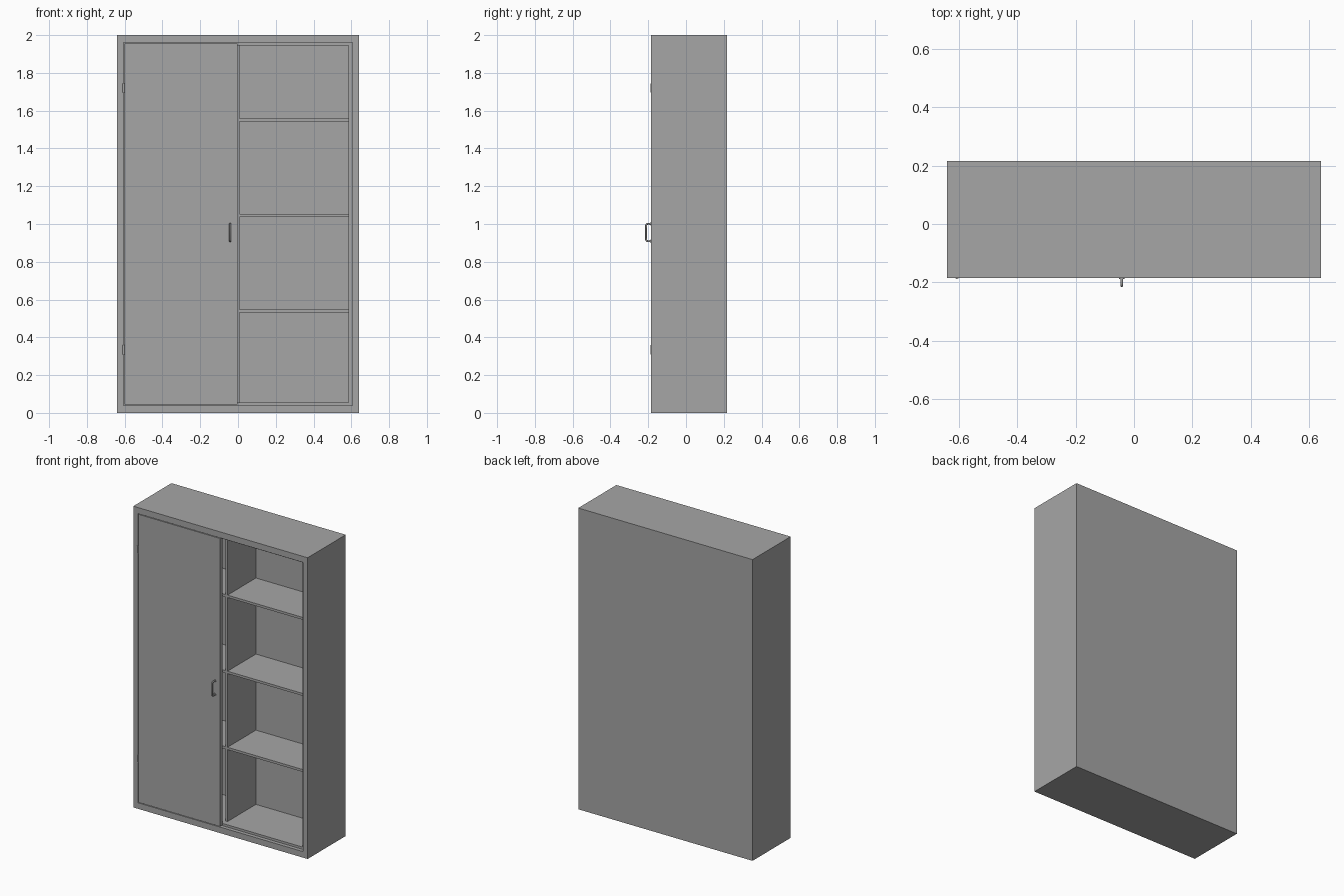
import bpy
import bmesh
from mathutils import Vector

if "Cube" in bpy.data.objects:
    bpy.data.objects.remove(bpy.data.objects["Cube"], do_unlink=True)

grey = bpy.data.materials.new("cabinet grey")
grey.use_nodes = True
colour = (0.38, 0.38, 0.38, 1)
grey.diffuse_color = colour
grey.node_tree.nodes["Principled BSDF"].inputs["Base Color"].default_value = colour


def finish(name, bm):
    mesh = bpy.data.meshes.new(name)
    bm.to_mesh(mesh)
    bm.free()
    mesh.materials.append(grey)
    obj = bpy.data.objects.new(name, mesh)
    bpy.context.collection.objects.link(obj)
    return obj


def box(name, x, y, z):
    """Box from three (low, high) ranges."""
    bm = bmesh.new()
    bmesh.ops.create_cube(bm, size=1)
    for v in bm.verts:
        v.co = Vector([r[0] if c < 0 else r[1] for c, r in zip(v.co, (x, y, z))])
    return finish(name, bm)


def cylinder(name, centre, radius, length, axis="Z"):
    bm = bmesh.new()
    bmesh.ops.create_cone(bm, cap_ends=True, segments=16, radius1=radius,
                          radius2=radius, depth=length)
    direction = Vector((0, 1, 0)) if axis == "Y" else Vector((0, 0, 1))
    turn = direction.to_track_quat("Z", "Y").to_matrix()
    bmesh.ops.rotate(bm, verts=bm.verts, matrix=turn)
    bmesh.ops.translate(bm, verts=bm.verts, vec=centre)
    for f in bm.faces:
        f.smooth = len(f.verts) == 4
    for e in bm.edges:
        e.smooth = all(f.smooth for f in e.link_faces)
    return finish(name, bm)


W, H = 0.64, 2.0
FRONT, BACK = -0.184, 0.216
REBATE = FRONT + 0.025
INNER_BACK = 0.178
SHELF_FRONT = -0.12

# Carcass: a stepped box, cut from front to back as nested rectangles
bm = bmesh.new()
sections = [(W, 0, BACK), (W, 0, FRONT), (0.605, 0.04, FRONT),
            (0.605, 0.04, REBATE), (0.585, 0.055, REBATE),
            (0.585, 0.055, INNER_BACK)]
loops = []
for half, low, y in sections:
    corners = [(-half, low), (half, low), (half, H - low), (-half, H - low)]
    loops.append([bm.verts.new((x, y, z)) for x, z in corners])
for a, b in zip(loops, loops[1:]):
    for i in range(4):
        j = (i + 1) % 4
        bm.faces.new((a[i], a[j], b[j], b[i]))
bm.faces.new(loops[0])
bm.faces.new(loops[-1])
bmesh.ops.recalc_face_normals(bm, faces=bm.faces)
finish("carcass", bm)

# Divider and shelves on both sides of it
box("divider", (-0.008, 0.007), (SHELF_FRONT, INNER_BACK), (0.055, 1.945))
for side, x in (("right", (-0.585, -0.008)), ("left", (0.007, 0.585))):
    for n, z in enumerate((0.54, 1.045, 1.55)):
        box(f"{side}_shelf_{n + 1}", x, (SHELF_FRONT, INNER_BACK), (z - 0.008, z + 0.008))

# Door with a narrow gap around it
box("door", (-0.601, -0.003), (FRONT, REBATE - 0.001), (0.044, 1.956))

# Hinges
for name, z in (("lower_hinge", 0.335), ("upper_hinge", 1.72)):
    cylinder(name, (-0.606, FRONT + 0.002, z), 0.006, 0.05)

# Bow handle with round feet
HX, Y_OUT = -0.042, -0.211
curve = bpy.data.curves.new("handle", "CURVE")
curve.dimensions = "3D"
curve.bevel_depth = 0.005
curve.bevel_resolution = 2
curve.use_fill_caps = True
path = [(FRONT, 0.909), (Y_OUT + 0.008, 0.909), (Y_OUT + 0.002, 0.911), (Y_OUT, 0.917),
        (Y_OUT, 0.993), (Y_OUT + 0.002, 0.999), (Y_OUT + 0.008, 1.001), (FRONT, 1.001)]
spline = curve.splines.new("POLY")
spline.points.add(len(path) - 1)
for p, (y, z) in zip(spline.points, path):
    p.co = (HX, y, z, 1)
curve.materials.append(grey)
bpy.context.collection.objects.link(bpy.data.objects.new("handle", curve))
for name, z in (("lower_handle_foot", 0.909), ("upper_handle_foot", 1.001)):
    cylinder(name, (HX, FRONT - 0.001, z), 0.009, 0.005, "Y")
